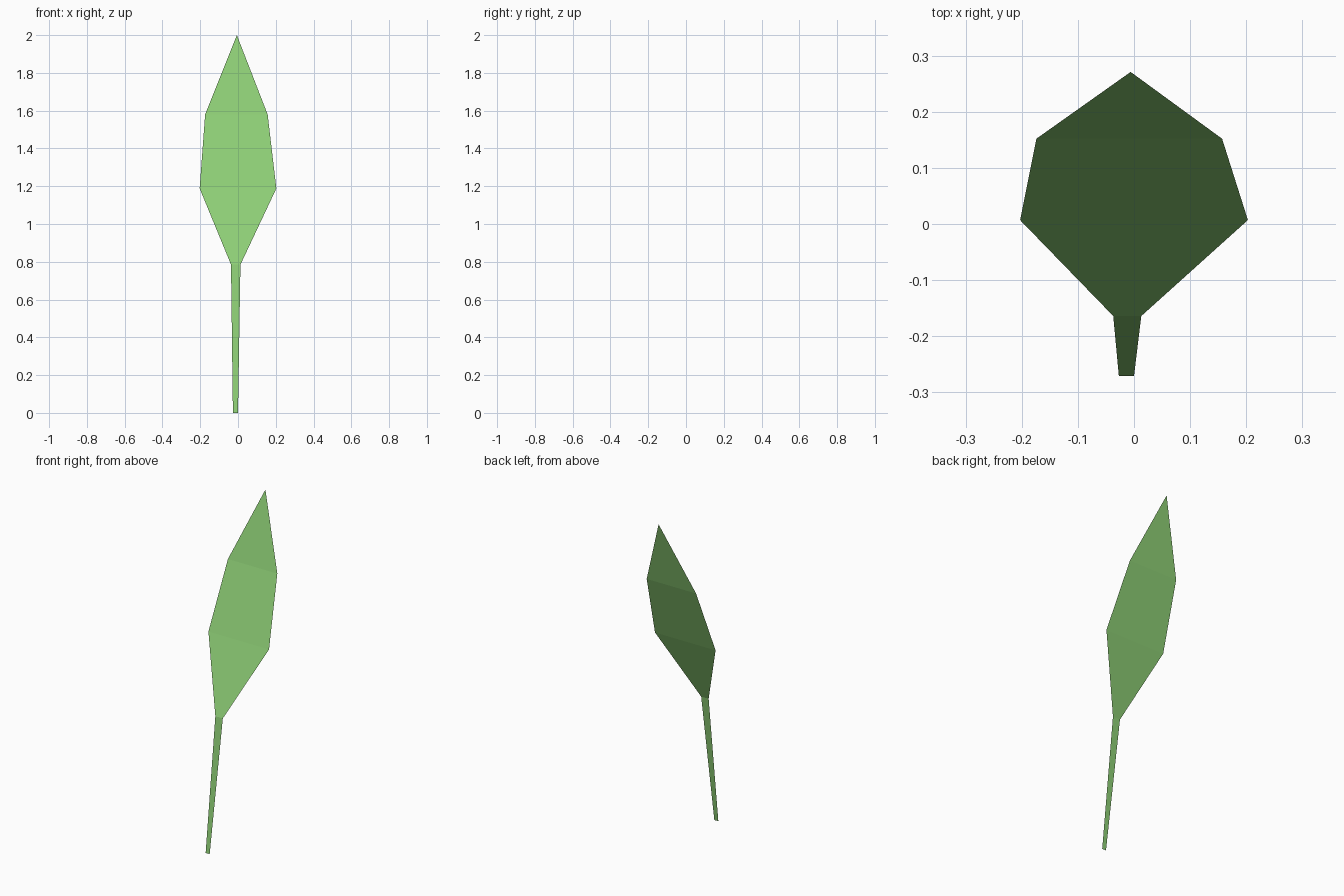
import bpy

if "Cube" in bpy.data.objects:
    bpy.data.objects.remove(bpy.data.objects["Cube"])

# Leaf outline: left x, right x, y, z at each fold, from stalk foot upward
rows = [
    (-0.027, 0.000, -0.271, 0.000),
    (-0.037, 0.013, -0.164, 0.785),
    (-0.203, 0.203, 0.007, 1.188),
    (-0.174, 0.157, 0.152, 1.580),
]
tip = (-0.006, 0.271, 2.0)

green = bpy.data.materials.new("leaf green")
green.diffuse_color = (0.27, 0.62, 0.18, 1)
green.use_nodes = True
green.node_tree.nodes["Principled BSDF"].inputs["Base Color"].default_value = green.diffuse_color


def sheet(name, sections, point=None):
    """Single-sided strip through the sections, optionally ending in a point."""
    verts = []
    for left, right, y, z in sections:
        verts += [(left, y, z), (right, y, z)]
    faces = [(2 * i, 2 * i + 1, 2 * i + 3, 2 * i + 2)
             for i in range(len(sections) - 1)]
    if point:
        verts.append(point)
        n = len(verts)
        faces.append((n - 3, n - 2, n - 1))
    mesh = bpy.data.meshes.new(name)
    mesh.from_pydata(verts, [], faces)
    mesh.materials.append(green)
    obj = bpy.data.objects.new(name, mesh)
    bpy.context.collection.objects.link(obj)
    return obj


# Narrow stalk
sheet("leaf_stalk", rows[:2])

# Broad folded blade
sheet("leaf_blade", rows[1:], tip)
